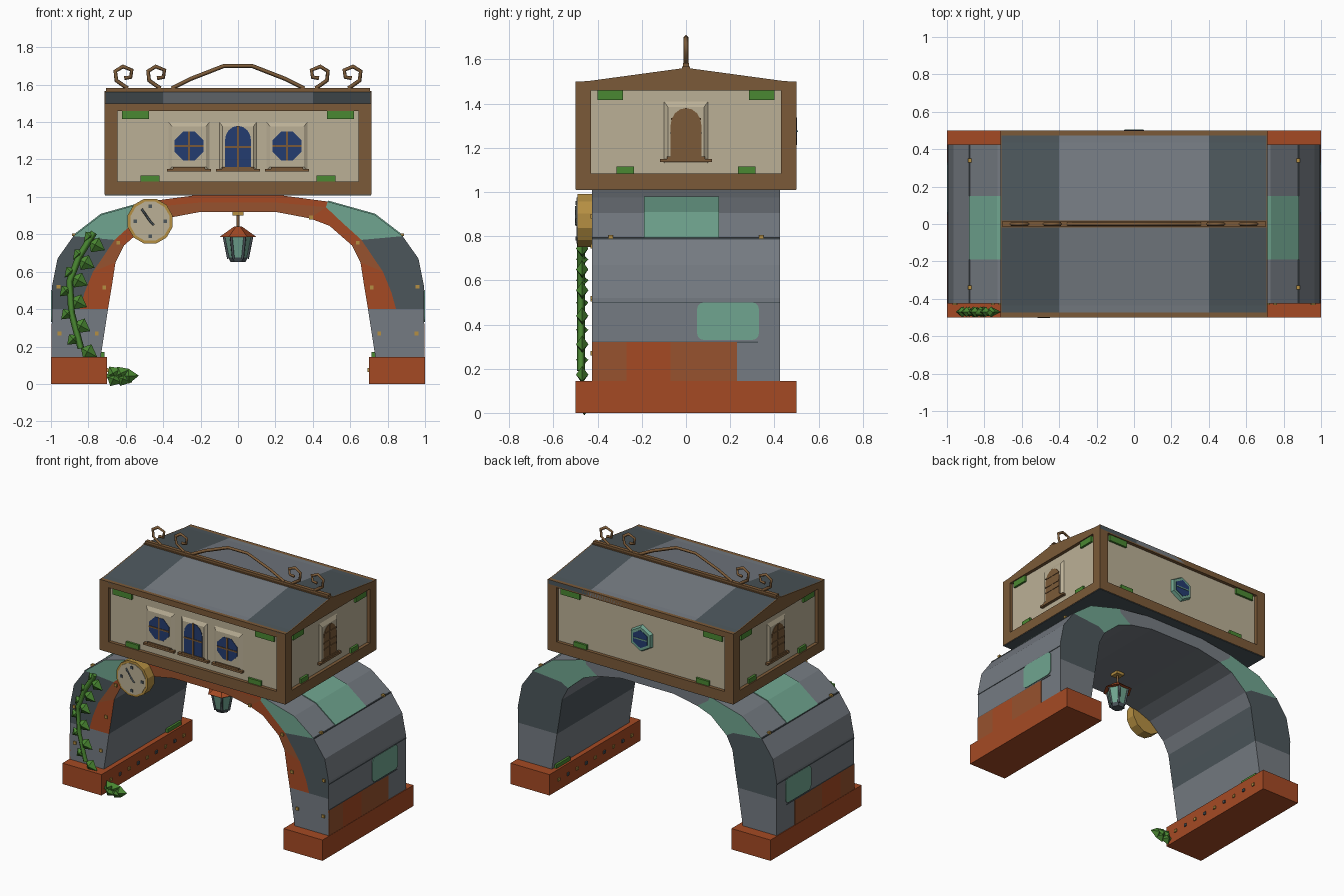
import bpy, bmesh, math
from mathutils import Matrix, Vector

cube = bpy.data.objects.get("Cube")
if cube:
    bpy.data.objects.remove(cube, do_unlink=True)


def mat(name, hexa):
    rgb = [int(hexa[i:i + 2], 16) / 255 for i in (0, 2, 4)]
    col = [c / 12.92 if c < .04 else ((c + .055) / 1.055) ** 2.4 for c in rgb] + [1]
    m = bpy.data.materials.new(name)
    m.use_nodes = True
    m.diffuse_color = col
    m.node_tree.nodes["Principled BSDF"].inputs["Base Color"].default_value = col
    return m


SLATE, DARK = mat("slate", "757B82"), mat("dark_slate", "4C565B")
ORANGE, RUST = mat("orange_brick", "A54A24"), mat("rust_brick", "97522E")
TEAL, WOOD = mat("teal_patina", "70A590"), mat("wood", "7B5A38")
CREAM, GREEN = mat("cream_plaster", "BBB096"), mat("leaf_green", "4A8832")
GOLD, BLUE = mat("gold", "B58F42"), mat("blue_glass", "243C70")


def mesh(name, verts, faces, mats, idx=None):
    me = bpy.data.meshes.new(name)
    me.from_pydata([tuple(v) for v in verts], [], faces)
    for m in mats:
        me.materials.append(m)
    for p, i in zip(me.polygons, idx or []):
        p.material_index = i
    bm = bmesh.new()
    bm.from_mesh(me)
    bmesh.ops.recalc_face_normals(bm, faces=bm.faces)
    bm.to_mesh(me)
    bm.free()
    ob = bpy.data.objects.new(name, me)
    bpy.context.collection.objects.link(ob)
    return ob


def loft(name, a, b, m):
    """Solid between two matching loops."""
    n = len(a)
    sides = [(i, (i + 1) % n, n + (i + 1) % n, n + i) for i in range(n)]
    return mesh(name, a + b, [tuple(range(n)), tuple(range(n, 2 * n))] + sides, [m])


def box(name, x0, x1, y0, y1, z0, z1, m):
    base = [(x0, y0), (x1, y0), (x1, y1), (x0, y1)]
    return loft(name, [(x, y, z0) for x, y in base], [(x, y, z1) for x, y in base], m)


def prism(name, wall, pts, d0, d1, m, taper=1):
    """Outline on a wall (0 front, 1 left, 2 back, 3 right), pushed outward."""
    rot = Matrix.Rotation(wall * math.pi / 2, 3, 'Z')
    cu = sum(p[0] for p in pts) / len(pts)
    cv = sum(p[1] for p in pts) / len(pts)
    a = [rot @ Vector((u, -d0, v)) for u, v in pts]
    b = [rot @ Vector((cu + (u - cu) * taper, -d1, cv + (v - cv) * taper)) for u, v in pts]
    return loft(name, a, b, m)


def rect(u0, u1, v0, v1):
    return [(u0, v0), (u1, v0), (u1, v1), (u0, v1)]


def ngon(u, v, r, n, turn=0.0):
    return [(u + r * math.cos(turn + i * math.tau / n), v + r * math.sin(turn + i * math.tau / n))
            for i in range(n)]


def rounded(u0, u1, v0, v1, r):
    corners = [(u1 - r, v1 - r), (u0 + r, v1 - r), (u0 + r, v0 + r), (u1 - r, v0 + r)]
    return [(cu + r * math.cos((k + j / 3) * math.pi / 2), cv + r * math.sin((k + j / 3) * math.pi / 2))
            for k, (cu, cv) in enumerate(corners) for j in range(4)]


def tube(name, pts, r, m):
    cu = bpy.data.curves.new(name, 'CURVE')
    cu.dimensions = '3D'
    cu.bevel_depth, cu.bevel_resolution, cu.use_fill_caps = r, 0, True
    sp = cu.splines.new('POLY')
    sp.points.add(len(pts) - 1)
    for p, c in zip(sp.points, pts):
        p.co = (*c, 1)
    tmp = bpy.data.objects.new(name + "_path", cu)
    bpy.context.collection.objects.link(tmp)
    me = bpy.data.meshes.new_from_object(tmp.evaluated_get(bpy.context.evaluated_depsgraph_get()))
    bpy.data.objects.remove(tmp, do_unlink=True)
    me.materials.clear()
    me.materials.append(m)
    ob = bpy.data.objects.new(name, me)
    bpy.context.collection.objects.link(ob)


# Arch: outer, middle and inner profiles of one half, mirrored across x
OUT = [(.995, .14), (.995, .4), (.995, .52), (.965, .67), (.88, .79), (.73, .905), (.48, .975), (.2, 1.012)]
MID = [(.87, .14), (.845, .4), (.82, .49), (.775, .6), (.66, .77), (.56, .86), (.47, .945), (.2, .97)]
INN = [(.735, .14), (.695, .4), (.675, .52), (.655, .65), (.61, .74), (.49, .845), (.385, .885), (.2, .92)]
D = .425
verts, faces, idx = [], [], []
rows = [h + [(-x, z) for x, z in reversed(h)] for h in (OUT, MID, INN)]
for y in (-D, D):
    for row in rows:
        verts += [(x, y, z) for x, z in row]
n = len(rows[0])
PAL = [SLATE, DARK, ORANGE, RUST, TEAL]
both = lambda s: [int(c) for c in s + s[-2::-1]]
strips = [(0, 1, both("01114422")), (1, 2, both("02232233")), (3, 4, both("01114400")),
          (4, 5, both("01114400")), (0, 3, both("00000000")), (2, 5, both("01100000"))]
for a, b, cols in strips:
    for i, c in enumerate(cols):
        faces.append((a * n + i, a * n + i + 1, b * n + i + 1, b * n + i))
        idx.append(c)
mesh("arch", verts, faces, PAL, idx)

# Both legs: plinths, patches, seams, rivets, moss
for s, side, wall in ((1, "left", 1), (-1, "right", 3)):
    def sbox(name, x0, x1, *rest):
        box(side + name, min(s * x0, s * x1), max(s * x0, s * x1), *rest)
    sbox("_plinth", .7, 1, -.5, .5, 0, .145, ORANGE)
    for y0, y1, m in ((-D, -.27, RUST), (-.27, -.07, ORANGE), (-.07, .23, RUST)):
        sbox("_brick_patch", .99, .998, y0, y1, .145, .32, m)
    prism(side + "_patina_patch", wall, [(u * s, v) for u, v in rounded(.05, .33, .33, .5, .03)], .99, 1, TEAL)
    for (xa, za), (xb, zb) in ((OUT[4], OUT[5]), (OUT[5], OUT[6])):
        quad = [(xa, -.19, za), (xa, .15, za), (xb, .15, zb), (xb, -.19, zb)]
        loft(side + "_shoulder_patch", [(s * x, y, z - .002) for x, y, z in quad],
             [(s * (x + .003), y, z + .005) for x, y, z in quad], TEAL)
    for x, z, w in ((.995, .32, .75), (.995, .5, .85), (.88, .79, .85)):
        sbox("_seam", x - .01, x + .003, -D, w - D, z - .003, z + .003, DARK)
    for x, z in ((.96, .52), (.955, .27), (.755, .27), (.715, .515), (.64, .755), (.39, .89)):
        sbox("_face_rivet", x - .01, x + .01, -D - .008, -D, z - .01, z + .01, GOLD)
    for y in (-.34, .34):
        sbox("_shoulder_rivet", .87, .888, y - .01, y + .01, .79, .805, GOLD)
    for i in range(9):
        y = -.4 + i * .1
        sbox("_plinth_bolt", .692, .7, y - .01, y + .01, .065, .085, DARK if i % 2 else GOLD)
    sbox("_plinth_moss", .715, .74, .25, .4, .14, .17, GREEN)

# House: plaster core, timber frame, moss, floor
box("house_walls", -.692, .692, -.477, .477, 1.02, 1.49, CREAM)
box("house_floor", -.712, .712, -.497, .497, 1.008, 1.02, DARK)
for wall in range(4):
    half, depth, tops, lows = ((.715, .5, (.475, .62), (.42, .52)), (.5, .715, (.285, .4), (.235, .315)))[wall % 2]
    d0 = depth - .03
    for r in (rect(-half, half, 1.012, 1.083), rect(-half, half, 1.46, 1.5),
              rect(-half, .07 - half, 1.012, 1.5), rect(half - .07, half, 1.012, 1.5)):
        prism("frame_beam", wall, r, d0, depth, WOOD)
    for k in (-1, 1):
        for (a, b), z0, z1 in ((tops, 1.417, 1.46), (lows, 1.083, 1.115)):
            prism("wall_moss", wall, rect(min(k * a, k * b), max(k * a, k * b), z0, z1), d0, depth - .008, GREEN)

# Roof: three slate bands, timber gables, ridge
gable = [(-.5, 1.47), (.5, 1.47), (.5, 1.498), (.435, 1.503), (0, 1.562), (-.435, 1.503), (-.5, 1.498)]
for name, x0, x1, m in (("roof_right", -.708, -.4, DARK), ("roof_middle", -.4, .4, SLATE),
                        ("roof_left", .4, .708, DARK), ("gable_right", -.715, -.708, WOOD),
                        ("gable_left", .708, .715, WOOD)):
    loft(name, [(x0, y, z) for y, z in gable], [(x1, y, z) for y, z in gable], m)
box("ridge_beam", -.715, .715, -.018, .018, 1.55, 1.567, WOOD)
box("ridge_cap", -.705, .705, -.013, .013, 1.567, 1.583, WOOD)

# Ridge ironwork
crest = [(.355, 1.58), (.25, 1.632), (.075, 1.7)]
tube("ridge_crest", [(-x, 0, z) for x, z in crest] + [(x, 0, z) for x, z in reversed(crest)], .011, WOOD)
curl = [(.02, 1.58), (-.04, 1.622), (-.046, 1.672), (-.005, 1.697), (.042, 1.678), (.036, 1.64), (.002, 1.635)]
for s in (-1, 1):
    for x0 in (.61, .435):
        tube("ridge_scroll", [(s * (x0 - u), 0, z) for u, z in curl], .011, WOOD)


# Windows
def window(wall, u, shape, d, glass, bottom, frame):
    prism("window_surround", wall, frame, d, d + .013, CREAM, .82)
    prism("window_glass", wall, shape, d, d + .016, glass)
    us, vs = [p[0] for p in shape], [p[1] for p in shape]
    mid = (min(vs) + max(vs)) / 2
    prism("window_bar", wall, rect(u - .005, u + .005, min(vs), max(vs)), d, d + .02, WOOD)
    prism("window_bar", wall, rect(min(us), max(us), mid - .005, mid + .005), d, d + .02, WOOD)
    prism("window_sill", wall, rect(u - .117, u + .117, bottom, bottom + .014), d, d + .023, WOOD)
    prism("window_sill_top", wall, rect(u - .085, u + .085, bottom + .014, bottom + .026), d, d + .021, WOOD)


arched = [(-.07, 1.155), (.07, 1.155)] + [(.07 * math.cos(a * math.pi / 8), 1.3 + .08 * math.sin(a * math.pi / 8))
                                          for a in range(9)]
for u in (-.262, .262):
    window(0, u, ngon(u, 1.272, .083, 8, math.pi / 8), .477, BLUE, 1.135, rect(u - .11, u + .11, 1.14, 1.4))
window(0, 0, arched, .477, BLUE, 1.135, rect(-.1, .1, 1.14, 1.4))
for wall in (1, 3):
    window(wall, 0, arched, .692, WOOD, 1.135, rect(-.1, .1, 1.13, 1.41))
    for v in (1.225, 1.33):
        prism("shutter_bar", wall, rect(-.068, .068, v - .004, v + .004), .692, .712, WOOD)
prism("back_window_frame", 2, ngon(0, 1.275, .092, 6, math.pi / 2), .477, .5, TEAL, .9)
prism("back_window_glass", 2, ngon(0, 1.275, .062, 6, math.pi / 2), .49, .503, BLUE)
prism("back_window_bar", 2, rect(-.05, .05, 1.271, 1.279), .49, .506, TEAL)

# Clock
CX, CZ = -.47, .87
prism("clock_rim", 0, ngon(CX, CZ, .124, 12, math.pi / 12), .42, .492, GOLD)
prism("clock_face", 0, ngon(CX, CZ, .108, 12, math.pi / 12), .48, .496, CREAM)
for u, v in ngon(CX, CZ, .08, 4):
    prism("clock_mark", 0, ngon(u, v, .013, 4, math.pi / 4), .49, .5, DARK)
tube("clock_hand", [(CX - .045, -.497, CZ + .065), (CX, -.497, CZ), (CX + .02, -.497, CZ - .02)], .006, DARK)

# Lantern
LY = -.17
hexa = lambda r, z: [(x, y, z) for x, y in ngon(0, LY, r, 6)]
box("lantern_bracket", -.03, .03, LY - .03, LY + .03, .9, .925, GOLD)
tube("lantern_rod", [(0, LY, .92), (0, LY, .82)], .009, WOOD)
loft("lantern_roof", hexa(.1, .785), hexa(.02, .842), ORANGE)
loft("lantern_panes", hexa(.048, .67), hexa(.072, .788), TEAL)
loft("lantern_base", hexa(.04, .652), hexa(.052, .675), DARK)
for a, b in zip(hexa(.05, .67), hexa(.074, .788)):
    tube("lantern_post", [a, b], .008, DARK)

# Climbing ivy and ground sprig
stem = [(-.77, .81), (-.85, .68), (-.9, .55), (-.89, .38), (-.84, .19)]
tube("ivy_stem", [(x, -.475, z) for x, z in stem], .018, GREEN)


def leaf(x, z, ang, size, y=-.47):
    d, p = Vector((math.cos(ang), 0, math.sin(ang))), Vector((-math.sin(ang), 0, math.cos(ang)))
    c = Vector((x, y, z))
    loop = [c, c + size * (.4 * d + .45 * p), c + size * d, c + size * (.4 * d - .45 * p)]
    pts = loop + [c + .4 * size * d + Vector((0, k, 0)) for k in (-.028, .028)]
    mesh("leaf", pts, [(i, (i + 1) % 4, k) for k in (4, 5) for i in range(4)], [GREEN])


for i in range(12):
    t = i / 11 * 3.99
    k = int(t)
    (xa, za), (xb, zb) = stem[k], stem[k + 1]
    f = t - k
    leaf(xa + (xb - xa) * f, za + (zb - za) * f, -.5 if i % 2 else 3.9, .1 if i % 2 else .075)
tube("sprig_stem", [(-.7, -.46, .04), (-.56, -.46, .045)], .012, GREEN)
for x, a in ((-.7, .5), (-.7, -.4), (-.66, .45), (-.65, -.35), (-.62, .05)):
    leaf(x, .04, a, .09, -.46)
